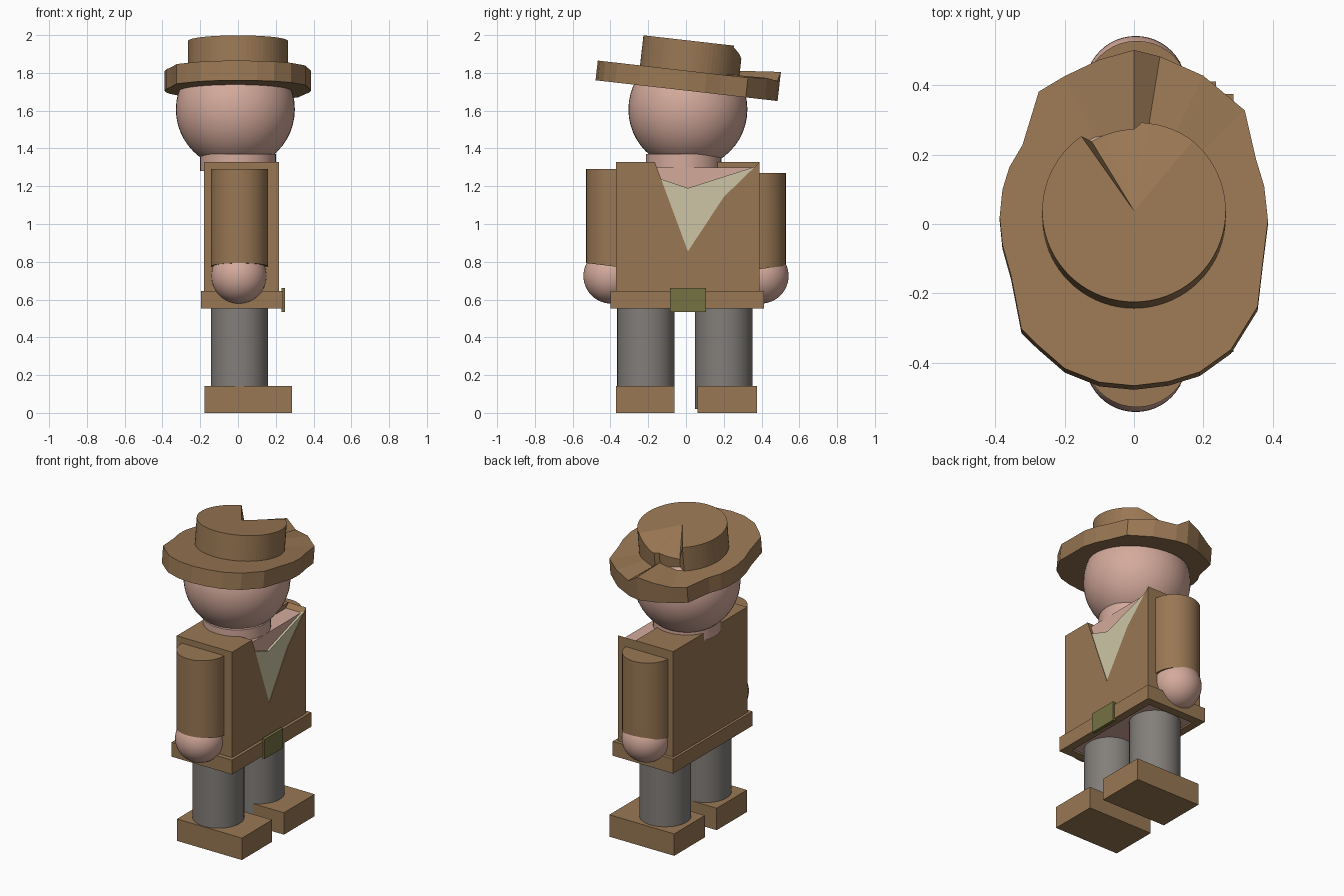
import bpy, bmesh, math
from mathutils import Matrix

if "Cube" in bpy.data.objects:
    bpy.data.objects.remove(bpy.data.objects["Cube"])


def material(name, rgb):
    m = bpy.data.materials.new(name)
    m.diffuse_color = (*rgb, 1)
    m.use_nodes = True
    m.node_tree.nodes["Principled BSDF"].inputs["Base Color"].default_value = m.diffuse_color
    return m


BROWN = material("leather brown", (0.32, 0.185, 0.088))
SKIN = material("skin pink", (0.66, 0.40, 0.33))
GREY = material("trouser grey", (0.225, 0.21, 0.195))
CREAM = material("shirt cream", (0.61, 0.56, 0.38))
OLIVE = material("buckle olive", (0.18, 0.165, 0.055))


def finish(name, bm, mat, smooth=False):
    bmesh.ops.recalc_face_normals(bm, faces=bm.faces)
    me = bpy.data.meshes.new(name)
    bm.to_mesh(me)
    bm.free()
    ob = bpy.data.objects.new(name, me)
    bpy.context.collection.objects.link(ob)
    me.materials.append(mat)
    if smooth:
        bpy.context.view_layer.objects.active = ob
        ob.select_set(True)
        bpy.ops.object.shade_smooth_by_angle(angle=math.radians(40))
        ob.select_set(False)
    return ob


def prism(name, pts, x0, x1, mat):
    """Outline in (y, z), extruded from x0 to x1."""
    bm = bmesh.new()
    a = [bm.verts.new((x0, y, z)) for y, z in pts]
    b = [bm.verts.new((x1, y, z)) for y, z in pts]
    bm.faces.new(a)
    bm.faces.new(b)
    for i in range(len(a)):
        j = (i + 1) % len(a)
        bm.faces.new((a[i], a[j], b[j], b[i]))
    return finish(name, bm, mat)


def box(name, x, y, z, mat):
    return prism(name, [(y[0], z[0]), (y[1], z[0]), (y[1], z[1]), (y[0], z[1])], *x, mat)


def cylinder(name, x, y, z, r, mat, bottom_slope=0):
    """Upright cylinder; bottom_slope tilts the lower rim along y."""
    bm = bmesh.new()
    bmesh.ops.create_cone(bm, cap_ends=True, segments=40, radius1=r, radius2=r, depth=z[1] - z[0],
                          matrix=Matrix.Translation((x, y, (z[0] + z[1]) / 2)))
    for v in bm.verts:
        if v.co.z < (z[0] + z[1]) / 2:
            v.co.z += (v.co.y - y) * bottom_slope
    return finish(name, bm, mat, True)


def sphere(name, centre, r, mat):
    bm = bmesh.new()
    bmesh.ops.create_uvsphere(bm, u_segments=48, v_segments=24, radius=r,
                              matrix=Matrix.Translation(centre))
    return finish(name, bm, mat, True)


# Limbs, one set per side
for side, s, leg_y, foot_y, arm_z in (
        ("left", -1, -0.212, (-0.37, -0.06), (0.775, 1.29)),
        ("right", 1, 0.20, (0.06, 0.375), (0.76, 1.27))):
    box(f"{side}_boot", (-0.178, 0.287), foot_y, (0, 0.142), BROWN)
    cylinder(f"{side}_leg", 0.008, leg_y, (0.02, 0.60), 0.152, GREY)
    cylinder(f"{side}_sleeve", 0.008, s * 0.377, arm_z, 0.152, BROWN, s * 0.12)
    sphere(f"{side}_hand", (0.005, s * 0.397, 0.725), 0.146, SKIN)

# Jacket: solid back and a front panel with an open V neck
Y0, Y1, TOP = -0.37, 0.388, 1.328
box("jacket_back", (-0.18, 0.09), (Y0, Y1), (0.585, TOP), BROWN)
prism("jacket_front", [(Y0, 0.585), (Y1, 0.585), (Y1, TOP), (0.38, 1.318), (0.20, 1.143),
                       (0.01, 0.855), (-0.165, TOP), (Y0, TOP)], 0.09, 0.217, BROWN)
prism("chest", [(0.375, 1.30), (0.20, 1.135), (0.01, 0.85), (-0.16, 1.30)], 0.08, 0.20, SKIN)
prism("shirt", [(0.37, 1.305), (0.20, 1.143), (0.01, 0.855), (-0.132, 1.238), (0.01, 1.19)],
      0.195, 0.214, CREAM)

# Belt ring, bare underside and buckle
HEM = (0.552, 0.645)
box("belt_front", (0.185, 0.237), (-0.40, 0.412), HEM, BROWN)
box("belt_back", (-0.197, -0.145), (-0.40, 0.412), HEM, BROWN)
box("belt_left", (-0.145, 0.185), (-0.40, -0.345), HEM, BROWN)
box("belt_right", (-0.145, 0.185), (0.357, 0.412), HEM, BROWN)
box("body_underside", (-0.16, 0.20), (-0.36, 0.37), (0.562, 0.60), SKIN)
box("buckle", (0.23, 0.25), (-0.085, 0.105), (0.535, 0.662), OLIVE)

# Neck and head
cylinder("neck", 0.0, -0.012, (1.28, 1.37), 0.20, SKIN)
sphere("head", (-0.014, 0.01, 1.607), 0.315, SKIN)

# Hat brim: uneven outline, top folded up at one end
outline = [(0, .50), (.075, .487), (.20, .43), (.32, .33), (.352, .19), (.376, .11), (.387, .01),
           (.372, -.11), (.357, -.24), (.28, -.365), (.19, -.43), (.10, -.458), (0, -.47),
           (-.10, -.46), (-.20, -.42), (-.28, -.35), (-.325, -.305), (-.355, -.15), (-.38, -.06),
           (-.388, .02), (-.38, .10), (-.36, .165), (-.322, .23), (-.275, .385), (-.20, .43),
           (-.10, .475)]
fold = {0: 0.05, 25: 0.025, 2: 0.01}
CY = 0.02
bm = bmesh.new()
inner, outer, under = [], [], []
for i, (x, y) in enumerate(outline):
    d, up = math.hypot(x, y - CY), fold.get(i, 0)
    inner.append(bm.verts.new((x / d * 0.25, CY + (y - CY) / d * 0.25, up * 0.6)))
    outer.append(bm.verts.new((x, y, up)))
    under.append(bm.verts.new((x, y, -0.105)))
for i in range(len(outline)):
    j = (i + 1) % len(outline)
    bm.faces.new((inner[i], inner[j], outer[j], outer[i]))
    bm.faces.new((outer[i], outer[j], under[j], under[i]))
bm.faces.new(inner)
bm.faces.new(under)
brim = finish("hat_brim", bm, BROWN)

# Hat crown: disc with a dented wedge on the same end
def dent(a):
    if a <= 50 or a >= 125:
        return 0
    if a < 80:
        return 0.06 * (a - 50) / 30
    return 0.06 + 0.03 * (a - 80) / 40


bm = bmesh.new()
N = 72
centre = bm.verts.new((0, CY, 0.16))
rim, base = [], []
for i in range(N):
    deg = i * 360 / N
    a, drop = math.radians(deg), dent(deg)
    r = 0.245 if 88 < deg < 125 else 0.265
    x, y = math.cos(a), math.sin(a)
    rim.append(bm.verts.new((x * r, CY + y * r, 0.16 - drop)))
    base.append(bm.verts.new((x * r, CY + y * r, -0.02)))
for i in range(N):
    j = (i + 1) % N
    bm.faces.new((centre, rim[i], rim[j]))
    bm.faces.new((rim[i], rim[j], base[j], base[i]))
bm.faces.new(base)
crown = finish("hat_crown", bm, BROWN)

# Tilt the hat
for part in (brim, crown):
    part.location = (0, 0, 1.812)
    part.rotation_euler = (math.radians(-6.5), 0, 0)
